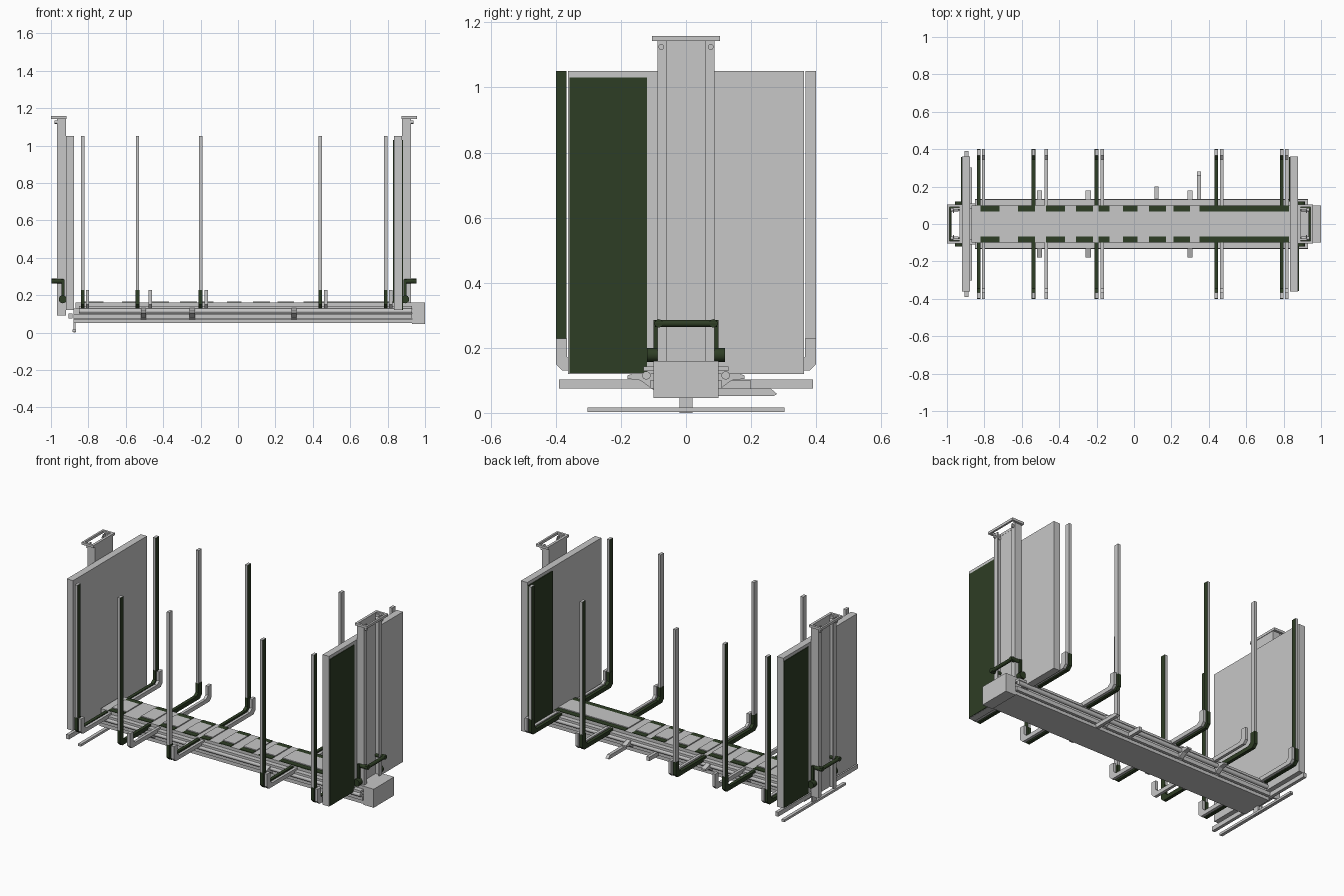
import bpy, bmesh, math
from mathutils import Vector

if "Cube" in bpy.data.objects:
    bpy.data.objects.remove(bpy.data.objects["Cube"])


def material(name, rgb):
    m = bpy.data.materials.new(name)
    m.diffuse_color = (*rgb, 1)
    m.use_nodes = True
    m.node_tree.nodes["Principled BSDF"].inputs["Base Color"].default_value = m.diffuse_color
    return m


GREY = material("light grey", (0.57, 0.57, 0.57))
GREEN = material("dark green", (0.027, 0.047, 0.018))


def finish(name, bm, mat, extra=None):
    bmesh.ops.recalc_face_normals(bm, faces=bm.faces)
    me = bpy.data.meshes.new(name)
    bm.to_mesh(me)
    bm.free()
    me.materials.append(mat)
    if extra:
        me.materials.append(extra)
    ob = bpy.data.objects.new(name, me)
    bpy.context.collection.objects.link(ob)
    return ob


def box(name, x, y, z, mat=GREY, green_dirs=()):
    """Box from ranges; faces pointing along green_dirs (signs of x) become green."""
    bm = bmesh.new()
    bmesh.ops.create_cube(bm, size=1)
    for v in bm.verts:
        for i, r in enumerate((x, y, z)):
            v.co[i] = (r[0] + r[1]) / 2 + v.co[i] * (r[1] - r[0])
    bm.normal_update()
    for f in bm.faces:
        if any(f.normal.x * d > 0.9 for d in green_dirs):
            f.material_index = 1
    return finish(name, bm, mat, GREEN if green_dirs else None)


def extrude_x(name, profile, x0, x1, mat=GREY):
    """Extrude a (y, z) outline along x."""
    bm = bmesh.new()
    face = bm.faces.new([bm.verts.new((x0, y, z)) for y, z in profile])
    new = bmesh.ops.extrude_face_region(bm, geom=[face])["geom"]
    bmesh.ops.translate(bm, vec=(x1 - x0, 0, 0),
                        verts=[v for v in new if isinstance(v, bmesh.types.BMVert)])
    return finish(name, bm, mat)


def rod(name, a, b, r, mat=GREY, sides=10):
    a, b = Vector(a), Vector(b)
    bm = bmesh.new()
    bmesh.ops.create_cone(bm, cap_ends=True, segments=sides, radius1=r, radius2=r,
                          depth=(b - a).length)
    q = (b - a).to_track_quat('Z', 'Y')
    for v in bm.verts:
        v.co = q @ v.co + (a + b) / 2
    for f in bm.faces:
        f.smooth = len(f.verts) == 4
    return finish(name, bm, mat)


# Underframe: bottom slab, core, deck and end buffer block
box("bottom_slab", (-0.88, 0.93), (-0.1, 0.1), (0.05, 0.07))
box("frame_core", (-0.88, 0.93), (-0.085, 0.085), (0.07, 0.13))
box("deck", (-0.87, 0.93), (-0.1, 0.1), (0.13, 0.16))
box("end_block", (0.93, 1.0), (-0.1, 0.1), (0.045, 0.16))
for s in (-1, 1):
    rod("side_pipe", (-0.85, s * 0.122, 0.115), (0.93, s * 0.122, 0.115), 0.013)
    box("side_rail", (-0.88, 0.93), sorted((s * 0.085, s * 0.11)), (0.075, 0.1))
    box("deck_edge", (-0.85, 0.93), sorted((s * 0.1, s * 0.13)), (0.128, 0.142))

# Deck: green insets along both edges
for x0, x1 in ((-0.82, -0.72), (-0.62, -0.53), (-0.47, -0.37), (-0.31, -0.22),
               (-0.19, -0.13), (-0.06, 0.02), (0.08, 0.17), (0.21, 0.3), (0.35, 0.83)):
    for s in (-1, 1):
        box("deck_inset", (x0, x1), sorted((s * 0.066, s * 0.1)), (0.158, 0.163), GREEN)
    box("deck_plate", (x0, x1), (-0.062, 0.062), (0.158, 0.166))

# Stakes and cradle bolsters; signs tell which x side of each stake is painted
half = [(0, 0.155), (0.345, 0.155), (0.366, 0.172), (0.366, 0.228),
        (0.4, 0.228), (0.4, 0.15), (0.38, 0.13), (0, 0.13)]
cradle = half[1:-1] + [(-y, z) for y, z in reversed(half[1:-1])]
stations = (  # x, gap to second bolster, painted sides at -y, at +y
    (-0.83, 0.024, (1,), (-1, 1)),
    (-0.537, 0.066, (1,), (-1,)),
    (-0.2, 0.03, (), (1,)),
    (0.44, 0.028, (1,), (-1,)),
    (0.79, 0.026, (-1, 1), (-1,)))
for x, gap, front, back in stations:
    extrude_x("green_bolster", cradle, x - 0.01, x + 0.01, GREEN)
    extrude_x("grey_bolster", cradle, x + gap - 0.008, x + gap + 0.01)
    for s, dirs in ((-1, front), (1, back)):
        box("stake", (x - 0.009, x + 0.009), sorted((s * 0.367, s * 0.399)),
            (0.2, 1.05), GREY, dirs)

# Small wedge brackets and step arms on the underframe
for x in (-0.505, -0.245, 0.3):
    for s in (-1, 1):
        extrude_x("side_bracket", [(s * 0.1, 0.07), (s * 0.14, 0.1), (s * 0.18, 0.105),
                                   (s * 0.18, 0.115), (s * 0.1, 0.14)], x - 0.014, x + 0.014)
extrude_x("long_lever", [(0.08, 0.075), (0.26, 0.075), (0.28, 0.058), (0.27, 0.052),
                         (0.08, 0.052)], 0.337, 0.357)
box("short_lever", (0.11, 0.13), (0.08, 0.2), (0.075, 0.1))

# Cross bars under the left end
box("upper_cross_bar", (-0.905, -0.885), (-0.39, 0.39), (0.075, 0.102))
box("lower_cross_bar", (-0.885, -0.865), (-0.302, 0.302), (0.002, 0.016))
extrude_x("lower_bar_hanger", [(-0.02, 0.0), (0.02, 0.0), (0.02, 0.06), (-0.02, 0.06)],
          -0.88, -0.87)


# End walls: panel, channel column, cap ring and latch; one turned half round
def end_wall(base, d, foot):
    X = lambda a, b: sorted((base + d * a, base + d * b))
    Y = lambda a, b: sorted((d * a, d * b))
    box("end_panel", X(0, 0.043), (-0.362, 0.362), (0.12, 1.05))
    box("painted_panel", X(0.041, 0.047), Y(-0.358, -0.12), (0.122, 1.03), GREEN)
    box("column_web", X(0.043, 0.055), (-0.085, 0.085), (foot, 1.15))
    for s in (-1, 1):
        box("column_flange", X(0.043, 0.092), Y(s * 0.077, s * 0.088), (foot, 1.15))
        box("column_lip", X(0.086, 0.092), Y(s * 0.06, s * 0.088), (foot, 1.15))
        box("cap_side", X(0.04, 0.122), Y(s * 0.09, s * 0.104), (1.143, 1.158))
        rod("cap_pin", (base + d * 0.06, s * 0.076, 1.125),
            (base + d * 0.104, s * 0.076, 1.125), 0.009)
        # Latch arms and pivots
        box("latch_arm", X(0.05, 0.066), Y(s * 0.088, s * 0.1), (0.165, 0.285), GREEN)
        rod("latch_bend", (base + d * 0.055, s * 0.084, 0.275),
            (base + d * 0.12, s * 0.084, 0.275), 0.013, GREEN)
        rod("latch_pivot", (base + d * 0.06, s * 0.088, 0.178),
            (base + d * 0.06, s * 0.12, 0.178), 0.022, GREEN)
    box("cap_bar_outer", X(0.11, 0.122), (-0.1, 0.1), (1.143, 1.158))
    box("cap_bar_inner", X(0.04, 0.056), (-0.1, 0.1), (1.143, 1.158))
    rod("latch_handle", (base + d * 0.11, -0.095, 0.275),
        (base + d * 0.11, 0.095, 0.275), 0.011, GREEN)


end_wall(0.834, 1, 0.14)
end_wall(-0.877, -1, 0.09)
box("inner_painted_panel", (0.829, 0.836), (0.12, 0.358), (0.122, 1.03), GREEN)
